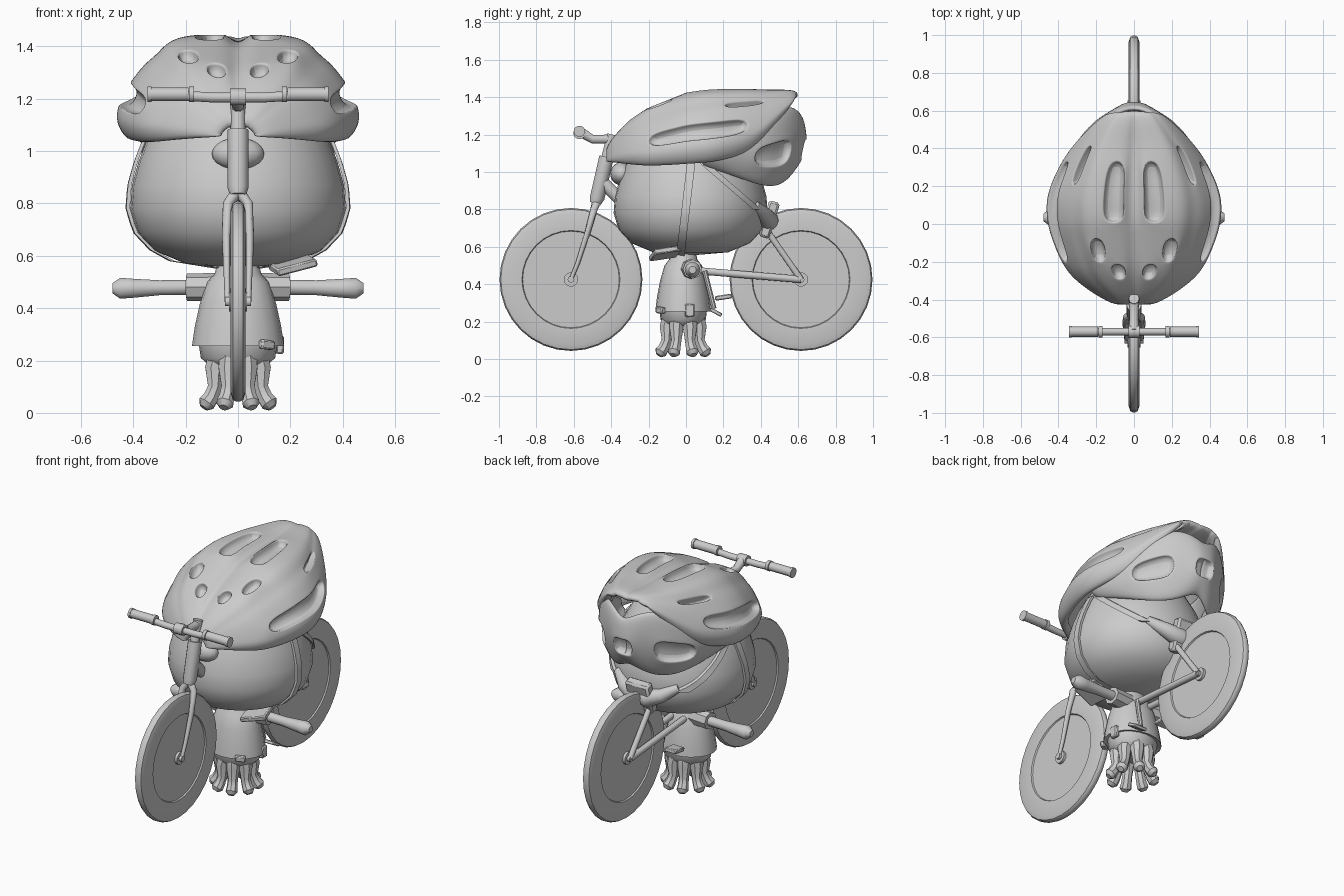
import bpy, bmesh, math
from mathutils import Vector, Euler

if "Cube" in bpy.data.objects:
    bpy.data.objects.remove(bpy.data.objects["Cube"])

grey = bpy.data.materials.new("plain grey")
grey.diffuse_color = (0.6, 0.6, 0.6, 1)
grey.use_nodes = True
grey.node_tree.nodes["Principled BSDF"].inputs["Base Color"].default_value = grey.diffuse_color


def finish(name, bm, angle=40, recalc=True):
    if recalc:
        bmesh.ops.recalc_face_normals(bm, faces=bm.faces)
    me = bpy.data.meshes.new(name)
    bm.to_mesh(me)
    bm.free()
    me.materials.append(grey)
    ob = bpy.data.objects.new(name, me)
    bpy.context.collection.objects.link(ob)
    bpy.ops.object.select_all(action='DESELECT')
    ob.select_set(True)
    bpy.context.view_layer.objects.active = ob
    bpy.ops.object.shade_smooth_by_angle(angle=math.radians(angle))
    return ob


def skin(bm, rings):
    """Bridge successive closed rings of points with quads."""
    rows = [[bm.verts.new(p) for p in r] for r in rings]
    for a, b in zip(rows, rows[1:]):
        n = len(a)
        for i in range(n):
            j = (i + 1) % n
            bm.faces.new((a[i], a[j], b[j], b[i]))
    bm.faces.new(rows[0])
    bm.faces.new(rows[-1])


def lathe(name, prof, sides, centre=(0, 0, 0), sy=1.0, axis='Z'):
    bm = bmesh.new()
    rings = []
    for r, h in prof:
        ring = []
        for k in range(sides):
            a = 2 * math.pi * k / sides
            c, s = r * math.cos(a), r * math.sin(a) * sy
            p = (c, s, h) if axis == 'Z' else (h, c, s)
            ring.append(Vector(p) + Vector(centre))
        rings.append(ring)
    skin(bm, rings)
    return finish(name, bm)


def tube(name, pts, radii, sides=10):
    pts = [Vector(p) for p in pts]
    if not isinstance(radii, (list, tuple)):
        radii = [radii] * len(pts)
    bm = bmesh.new()
    rings = []
    for i, p in enumerate(pts):
        t = pts[min(i + 1, len(pts) - 1)] - pts[max(i - 1, 0)]
        q = t.to_track_quat('Z', 'Y')
        rings.append([p + q @ Vector((radii[i] * math.cos(2 * math.pi * k / sides),
                                      radii[i] * math.sin(2 * math.pi * k / sides), 0))
                      for k in range(sides)])
    skin(bm, rings)
    return finish(name, bm)


def box(name, loc, size, rot=(0, 0, 0)):
    bm = bmesh.new()
    bmesh.ops.create_cube(bm, size=1)
    bmesh.ops.scale(bm, vec=size, verts=bm.verts)
    bmesh.ops.bevel(bm, geom=bm.edges[:], offset=min(size) * 0.2, segments=1, affect='EDGES')
    ob = finish(name, bm)
    ob.location, ob.rotation_euler = loc, Euler(rot)
    return ob


def shell(name, rows, vents, thick, depth):
    """Half shell (x >= 0) with sunken vents, mirrored and thickened."""
    bm = bmesh.new()
    grid = [[bm.verts.new(p) for p in r] for r in rows]
    sunk = []
    for i in range(len(grid) - 1):
        for j in range(len(grid[0]) - 1):
            f = bm.faces.new((grid[i][j], grid[i][j + 1], grid[i + 1][j + 1], grid[i + 1][j]))
            if (i, j) in vents:
                sunk.append(f)
    bm.normal_update()
    c = Vector((0, 0.1, 1.1))
    if sum((f.calc_center_median() - c).dot(f.normal) for f in bm.faces) < 0:
        bmesh.ops.reverse_faces(bm, faces=bm.faces[:])
        bm.normal_update()
    # lip first, then the sunken floor
    bmesh.ops.inset_region(bm, faces=sunk, thickness=0.004, depth=0, use_even_offset=True)
    bmesh.ops.inset_region(bm, faces=sunk, thickness=0.01, depth=-depth, use_even_offset=True)
    ob = finish(name, bm, 60, False)
    m = ob.modifiers.new("mirror", 'MIRROR')
    m.merge_threshold = 0.002
    s = ob.modifiers.new("thickness", 'SOLIDIFY')
    s.thickness, s.offset = thick, -1
    sub = ob.modifiers.new("rounding", 'SUBSURF')
    sub.levels = sub.render_levels = 2
    return ob


# --- big round head, nose
HEAD = [(0.02, 0.555), (0.2, 0.57), (0.32, 0.62), (0.385, 0.69), (0.412, 0.78), (0.405, 0.87),
        (0.38, 0.96), (0.345, 1.05), (0.29, 1.15), (0.2, 1.25), (0.02, 1.3)]
lathe("head", HEAD, 32, (0, 0.025, 0))
bm = bmesh.new()
bmesh.ops.create_uvsphere(bm, u_segments=16, v_segments=10, radius=1)
bmesh.ops.scale(bm, vec=(0.1, 0.06, 0.062), verts=bm.verts)
finish("nose", bm).location = (0, -0.345, 0.99)

# --- helmet upper shell: stations along y (y, half width, rim z, top z)
ST = [(-0.44, 0.07, 1.05, 1.10), (-0.40, 0.17, 1.045, 1.18), (-0.30, 0.32, 1.03, 1.28),
      (-0.21, 0.39, 1.02, 1.34), (-0.07, 0.445, 1.025, 1.395), (0, 0.465, 1.03, 1.425),
      (0.1, 0.475, 1.035, 1.44), (0.2, 0.455, 1.05, 1.445), (0.34, 0.385, 1.09, 1.445),
      (0.42, 0.325, 1.16, 1.44), (0.49, 0.26, 1.25, 1.44), (0.6, 0.14, 1.39, 1.44)]
SEC = [(0.9, 0), (1.0, 0.2), (0.97, 0.34), (0.87, 0.57), (0.76, 0.74), (0.66, 0.82),
       (0.56, 0.97), (0.35, 1.0), (0.11, 1.0), (0, 0.9)]
rows = [[(w * u, y, zr + (zt - zr) * f) for u, f in SEC] for y, w, zr, zt in ST]
vents = {(i, 7) for i in (5, 6, 7)} | {(3, 6), (2, 7), (7, 4), (8, 4)}
vents |= {(i, 2) for i in (3, 4, 5, 6, 7)}
shell("helmet_shell", rows, vents, 0.05, 0.045)

# --- helmet rear shell: stations round the back (x, y, bottom z, top z)
BACK = [(0.42, 0.08, 1.02, 1.12), (0.40, 0.21, 0.99, 1.18), (0.345, 0.37, 0.94, 1.25),
        (0.27, 0.49, 0.91, 1.31), (0.17, 0.58, 0.91, 1.37), (0.07, 0.64, 0.95, 1.33),
        (0, 0.65, 0.98, 1.29)]
rows = [[(x * k, 0.1 + (y - 0.1) * k, zb + (zt - zb) * f)
         for k, f in ((0.84, 0), (0.95, 0.28), (1.0, 0.62), (0.97, 1))] for x, y, zb, zt in BACK]
shell("helmet_rear_shell", rows, {(2, 1), (3, 1), (5, 1)}, 0.04, 0.04)


# --- helmet straps hugging the head
def head_radius(z):
    for (r0, z0), (r1, z1) in zip(HEAD, HEAD[1:]):
        if z0 <= z <= z1:
            return r0 + (r1 - r0) * (z - z0) / (z1 - z0)
    return 0.02


def strap(name, y0, z0, y1, z1, side):
    rings = []
    for i in range(17):
        t = i / 16
        z, y = z0 + (z1 - z0) * t, y0 + (y1 - y0) * t
        r = head_radius(z) + 0.018
        ring = []
        for dy, dr in ((-0.022, 0), (0.022, 0), (0.022, -0.014), (-0.022, -0.014)):
            yy = y + dy - 0.025
            ring.append((side * math.sqrt(max((r + dr) ** 2 - yy * yy, 0)), y + dy,
                         z if z > 0.6 else z - 0.01))
        rings.append(ring)
    bm = bmesh.new()
    skin(bm, rings)
    finish(name, bm)


for side, tag in ((1, "right"), (-1, "left")):
    strap("front_strap_" + tag, 0.03, 1.07, -0.03, 0.558, side)
    strap("back_strap_" + tag, 0.08, 1.06, 0.38, 0.8, side)
box("chin_clip", (0.21, -0.11, 0.565), (0.16, 0.15, 0.03), (0.15, -0.25, 0.2))

# --- wheels with raised tyre, flat disc and hub
HALF = [(0.02, 0.018), (0.258, 0.018), (0.262, 0.026), (0.35, 0.028), (0.375, 0.02), (0.382, 0.008)]
for y, tag in ((-0.615, "front"), (0.615, "rear")):
    prof = HALF + [(r, -x) for r, x in reversed(HALF)]
    lathe(tag + "_wheel", prof, 32, (0, y, 0.425), axis='X')
    lathe(tag + "_hub", [(0.038, -0.034), (0.038, 0.034)], 14, (0, y, 0.425), axis='X')
    tube(tag + "_axle", [(-0.05, y, 0.425), (0.05, y, 0.425)], 0.018)

# --- fork, rear stays, head tube, stem, handlebar
for s, tag in ((1, "right"), (-1, "left")):
    tube("fork_blade_" + tag, [(s * 0.04, -0.615, 0.425), (s * 0.042, -0.58, 0.51),
                               (s * 0.046, -0.525, 0.68), (s * 0.038, -0.492, 0.8),
                               (s * 0.008, -0.48, 0.835)], [0.011, 0.012, 0.016, 0.02, 0.024])
    tube("seat_stay_" + tag, [(s * 0.042, 0.615, 0.425), (s * 0.055, 0.43, 0.69)], 0.017)
    tube("chain_stay_" + tag, [(s * 0.042, 0.615, 0.425), (s * 0.042, 0.08, 0.47)], 0.02)
    tube("grip_" + tag, [(s * 0.19, -0.57, 1.217), (s * 0.34, -0.57, 1.217)], 0.027)
    tube("bar_end_" + tag, [(s * 0.33, -0.57, 1.217), (s * 0.345, -0.57, 1.217)], 0.031)
    tube("bar_collar_" + tag, [(s * 0.168, -0.57, 1.217), (s * 0.188, -0.57, 1.217)], 0.031)
tube("head_tube", [(0, -0.487, 0.83), (0, -0.475, 0.86), (0, -0.425, 1.08)], [0.03, 0.04, 0.04], 14)
tube("frame_joint", [(0, -0.45, 0.95), (0, -0.36, 0.86)], 0.035)
tube("steerer", [(0, -0.43, 1.06), (0, -0.395, 1.2)], 0.028)
tube("stem", [(0, -0.4, 1.175), (0, -0.5, 1.175), (0, -0.57, 1.217)], [0.026, 0.024, 0.028])
tube("handlebar", [(-0.3, -0.57, 1.217), (-0.1, -0.57, 1.205), (0.1, -0.57, 1.205),
                   (0.3, -0.57, 1.217)], 0.02)
tube("bar_clamp", [(-0.03, -0.57, 1.207), (0.03, -0.57, 1.207)], 0.033)

# --- saddle cradle behind the head, small crank and pedals
tube("saddle", [(-0.21, 0.37, 0.82), (-0.13, 0.42, 0.77), (-0.05, 0.44, 0.74), (0.05, 0.44, 0.74),
                (0.13, 0.42, 0.77), (0.21, 0.37, 0.82)], [0.025, 0.042, 0.055, 0.055, 0.042, 0.025], 12)
box("saddle_plate", (0, 0.445, 0.745), (0.16, 0.06, 0.2), (-0.3, 0, 0))
tube("crank", [(0.06, 0.1, 0.47), (0.075, 0.15, 0.27)], 0.014, 8)
box("pedal", (0.11, 0.16, 0.25), (0.09, 0.07, 0.02), (-0.5, 0, 0))
box("far_pedal", (-0.06, 0.2, 0.33), (0.08, 0.09, 0.025), (0.15, 0, 0))

# --- body in a shirt, sleeves, arms, belt parts
lathe("torso", [(0.03, 0.16), (0.1, 0.17), (0.142, 0.21), (0.15, 0.262), (0.176, 0.255),
                (0.165, 0.33), (0.145, 0.42), (0.118, 0.5), (0.09, 0.53), (0.07, 0.6)],
      20, (0, -0.015, 0), 0.85)
for s, tag in ((1, "right"), (-1, "left")):
    tube("sleeve_" + tag, [(s * 0.06, 0.02, 0.48), (s * 0.195, 0.035, 0.48)], [0.055, 0.052], 8)
    tube("arm_" + tag, [(s * 0.15, 0.035, 0.48), (s * 0.3, 0.035, 0.478), (s * 0.4, 0.035, 0.476),
                        (s * 0.45, 0.035, 0.476), (s * 0.48, 0.035, 0.476)],
         [0.03, 0.03, 0.038, 0.042, 0.02], 10)
box("belt_buckle", (0.11, -0.135, 0.26), (0.06, 0.03, 0.035), (0, 0.1, 0.6))
box("belt_loop", (0.16, 0.02, 0.26), (0.03, 0.05, 0.07))

# --- ring of eight tentacle legs
for k in range(8):
    a = math.radians(22.5 + 45 * k)
    path = [(0.075, 0.23), (0.095, 0.17), (0.095, 0.1), (0.112, 0.06), (0.13, 0.036), (0.142, 0.02)]
    tube("tentacle_%d" % (k + 1),
         [(r * math.cos(a), -0.015 + r * math.sin(a), z) for r, z in path],
         [0.045, 0.041, 0.029, 0.031, 0.035, 0.018], 8)
